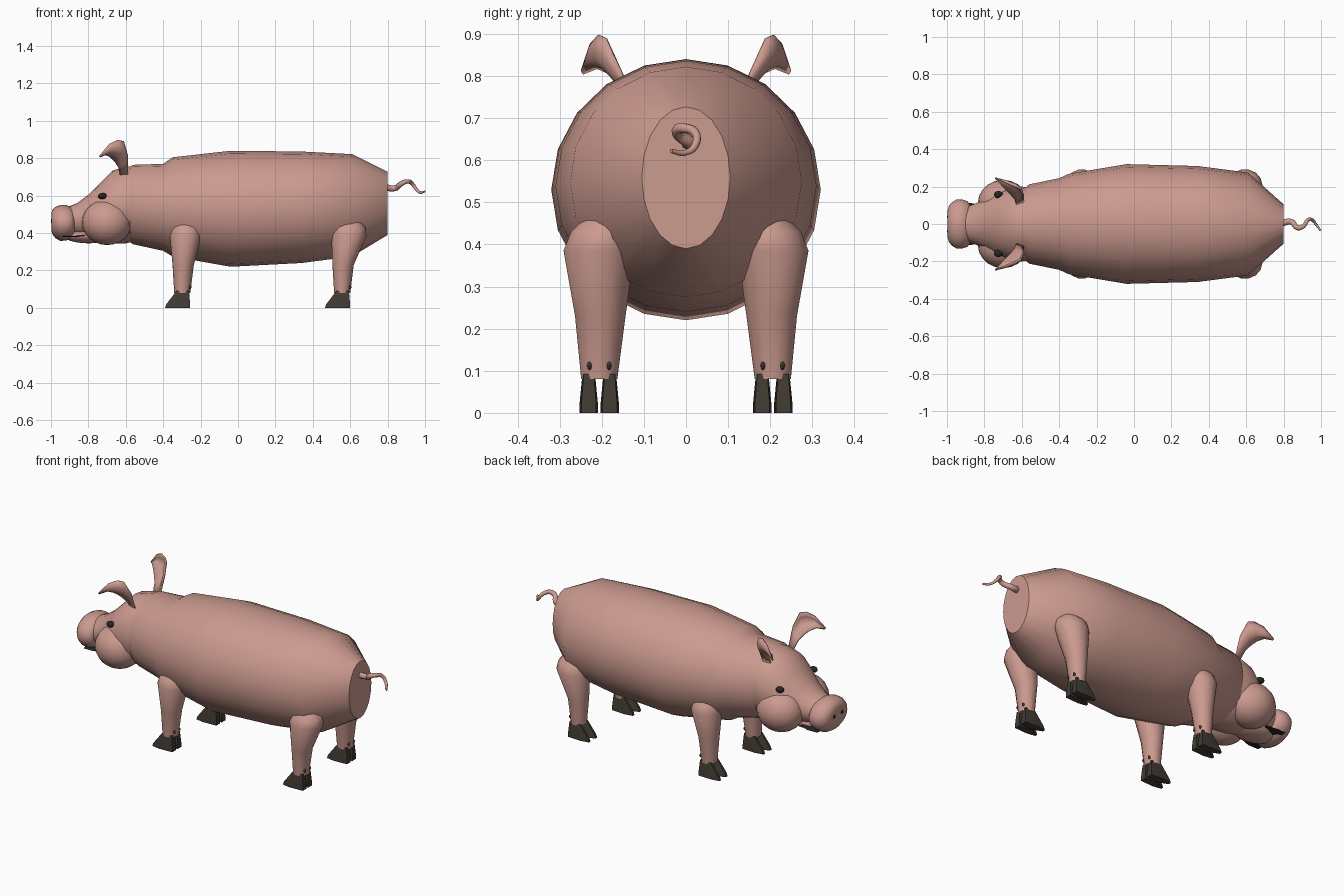
import bpy, bmesh, math
from mathutils import Vector

if "Cube" in bpy.data.objects:
    bpy.data.objects.remove(bpy.data.objects["Cube"])


def material(name, rgb):
    m = bpy.data.materials.new(name)
    m.diffuse_color = (*rgb, 1)
    m.use_nodes = True
    m.node_tree.nodes["Principled BSDF"].inputs["Base Color"].default_value = m.diffuse_color
    return m


PINK = material("pink skin", (0.60, 0.325, 0.275))
HORN = material("dark hoof", (0.055, 0.045, 0.034))
BLACK = material("black", (0.02, 0.018, 0.018))


def finish(bm, name, mat, angle=40):
    bmesh.ops.recalc_face_normals(bm, faces=bm.faces)
    me = bpy.data.meshes.new(name)
    bm.to_mesh(me)
    bm.free()
    ob = bpy.data.objects.new(name, me)
    bpy.context.collection.objects.link(ob)
    me.materials.append(mat)
    bpy.context.view_layer.objects.active = ob
    ob.select_set(True)
    bpy.ops.object.shade_smooth_by_angle(angle=math.radians(angle))
    ob.select_set(False)
    return ob


def skin(bm, rings):
    """Bridge equal-length rings of points and cap both ends."""
    vs = [[bm.verts.new(p) for p in r] for r in rings]
    n = len(vs[0])
    for a, b in zip(vs, vs[1:]):
        for i in range(n):
            j = (i + 1) % n
            bm.faces.new((a[i], a[j], b[j], b[i]))
    bm.faces.new(vs[0])
    bm.faces.new(vs[-1])


def loft_x(name, sections, sides=20, mat=PINK):
    """Ellipse sections (x, bottom, top, half width) along x."""
    bm = bmesh.new()
    angles = [math.tau * i / sides for i in range(sides)]
    skin(bm, [[(x, w * math.cos(a), (lo + hi) / 2 + (hi - lo) / 2 * math.sin(a))
               for a in angles] for x, lo, hi, w in sections])
    return finish(bm, name, mat)


def ellipsoid(name, centre, radii, mat, seg=20):
    bm = bmesh.new()
    bmesh.ops.create_uvsphere(bm, u_segments=seg, v_segments=seg // 2 + 2, radius=1)
    bmesh.ops.scale(bm, vec=radii, verts=bm.verts)
    bmesh.ops.translate(bm, vec=centre, verts=bm.verts)
    return finish(bm, name, mat, 60)


# Torso with neck
loft_x("torso", [(0.80, 0.39, 0.727, 0.105), (0.61, 0.275, 0.822, 0.275),
                 (0.34, 0.240, 0.836, 0.31), (-0.04, 0.22, 0.84, 0.32),
                 (-0.35, 0.275, 0.805, 0.268), (-0.40, 0.305, 0.77, 0.245),
                 (-0.56, 0.34, 0.765, 0.212), (-0.62, 0.38, 0.73, 0.16)])

# Head tapering to the muzzle
loft_x("head", [(-0.53, 0.36, 0.76, 0.19), (-0.60, 0.345, 0.755, 0.20),
                (-0.67, 0.345, 0.735, 0.19), (-0.74, 0.355, 0.665, 0.165),
                (-0.80, 0.375, 0.605, 0.13), (-0.86, 0.385, 0.56, 0.105),
                (-0.91, 0.39, 0.54, 0.09)])

# Snout disc
loft_x("snout", [(-0.875, 0.39, 0.52, 0.10), (-0.89, 0.37, 0.54, 0.122),
                 (-0.92, 0.36, 0.55, 0.131), (-0.95, 0.358, 0.55, 0.130),
                 (-0.975, 0.372, 0.54, 0.115), (-0.99, 0.39, 0.527, 0.095),
                 (-0.997, 0.41, 0.51, 0.07)])

# Lower jaw and mouth line
ellipsoid("lower_jaw", (-0.80, 0, 0.39), (0.135, 0.085, 0.045), PINK)
loft_x("mouth_line", [(-0.935, 0.378, 0.386, 0.112), (-0.87, 0.378, 0.386, 0.112),
                      (-0.82, 0.384, 0.392, 0.10)], 12, BLACK)

# Curly tail: tapered tube along a path
path = [(0.78, 0, 0.645), (0.84, 0.012, 0.640), (0.875, -0.02, 0.665), (0.905, -0.012, 0.676),
        (0.93, 0.022, 0.665), (0.955, 0.020, 0.632), (0.975, -0.005, 0.617), (0.998, -0.035, 0.622)]
cu = bpy.data.curves.new("tail", "CURVE")
cu.dimensions = "3D"
cu.bevel_depth = 0.016
cu.bevel_resolution = 2
cu.resolution_u = 5
cu.use_fill_caps = True
sp = cu.splines.new("BEZIER")
sp.bezier_points.add(len(path) - 1)
for i, (bp, p) in enumerate(zip(sp.bezier_points, path)):
    bp.co = p
    bp.handle_left_type = bp.handle_right_type = "AUTO"
    bp.radius = 1.1 - 0.11 * i
cu.materials.append(PINK)
bpy.context.collection.objects.link(bpy.data.objects.new("tail", cu))


def leg(name, dx, side, hind):
    """Tapered leg, pair of toes and dewclaws; dx is the ankle centre."""
    g = 0.018 if hind else 0.0
    # sections: z, back-front centre, half length, inner y, outer y
    sections = [(0.08, 0.0, 0.043, 0.162, 0.250), (0.23, 0.005, 0.057, 0.142, 0.265),
                (0.385, 0.018 + g, 0.085 + g / 2, 0.120, 0.293),
                (0.43, 0.02 + g, 0.078 + g / 2, 0.120, 0.275),
                (0.48, 0.02 + g, 0.045, 0.13, 0.225)]
    bm = bmesh.new()
    skin(bm, [[(dx + cx + h * math.cos(a),
                side * ((yi + yo) / 2 + (yo - yi) / 2 * math.sin(a)), z)
               for a in (math.tau * k / 14 for k in range(14))]
              for z, cx, h, yi, yo in sections])
    finish(bm, name + "_leg", PINK)

    # Toes: pointed wedges, flared at the ground
    bm = bmesh.new()
    for c, tip in ((0.181, 0.175), (0.231, 0.237)):
        rings = []
        for z, front, back, w in ((0.0, -0.092, 0.042, 0.022), (0.02, -0.085, 0.042, 0.022),
                                  (0.092, -0.030, 0.036, 0.015)):
            mid = front * 0.45
            rings.append([(dx + x, side * y, z) for x, y in (
                (back, c - w * 0.8), (back, c + w * 0.8), (mid, c + w), (front, tip + w * 0.35),
                (front, tip - w * 0.35), (mid, c - w))])
        skin(bm, rings)
    finish(bm, name + "_toes", HORN, 30)

    for i, y in enumerate((0.183, 0.229)):
        ellipsoid(f"{name}_dewclaw_{i}", (dx + 0.040, side * y, 0.112),
                  (0.010, 0.006, 0.010), HORN, 8)


for side, label in ((1, "left"), (-1, "right")):
    leg("front_" + label, -0.298, side, False)
    leg("hind_" + label, 0.557, side, True)

    # Cheek, eye and nostril
    ellipsoid("cheek_" + label, (-0.70, side * 0.112, 0.458), (0.135, 0.124, 0.122), PINK)
    ellipsoid("eye_" + label, (-0.725, side * 0.157, 0.598), (0.024, 0.020, 0.017), BLACK, 12)
    ellipsoid("nostril_" + label, (-0.994, side * 0.038, 0.465), (0.006, 0.013, 0.016), BLACK, 10)

    # Ear: cupped leaf between its upper and lower edges
    upper = [(-0.59, 0.115, 0.71), (-0.592, 0.155, 0.815), (-0.612, 0.190, 0.89),
             (-0.645, 0.205, 0.897), (-0.69, 0.225, 0.875), (-0.742, 0.246, 0.812)]
    lower = [(-0.63, 0.105, 0.71), (-0.640, 0.135, 0.755), (-0.660, 0.158, 0.785),
             (-0.683, 0.182, 0.808), (-0.71, 0.210, 0.820), (-0.740, 0.243, 0.807)]
    cup = Vector((0.025, 0.022, -0.010))
    bm = bmesh.new()
    rows = []
    for k, (u, l) in enumerate(zip(upper, lower)):
        row = []
        for t in (0, 0.25, 0.5, 0.75, 1):
            p = Vector(u).lerp(Vector(l), t) + cup * math.sin(math.pi * t) * math.sin(math.pi * k / 5)
            row.append(bm.verts.new((p.x, side * p.y, p.z)))
        rows.append(row)
    for a, b in zip(rows, rows[1:]):
        for i in range(4):
            bm.faces.new((a[i], a[i + 1], b[i + 1], b[i]))
    ear = finish(bm, "ear_" + label, PINK, 50)
    thick = ear.modifiers.new("thickness", "SOLIDIFY")
    thick.thickness = 0.008
    thick.offset = 0
